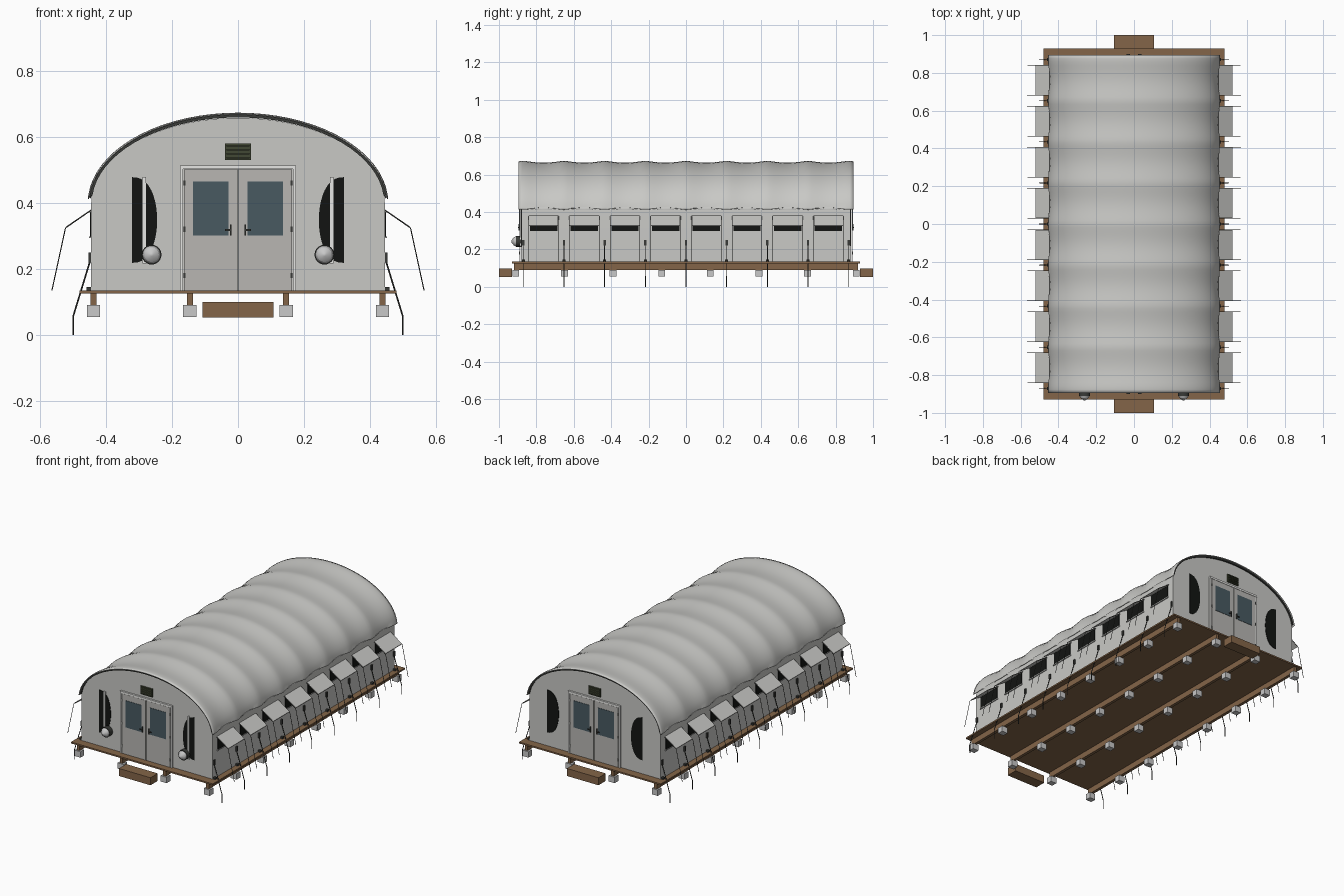
import bpy, bmesh, math
from mathutils import Vector, Matrix

if "Cube" in bpy.data.objects:
    bpy.data.objects.remove(bpy.data.objects["Cube"])


def material(name, rgb):
    m = bpy.data.materials.new(name)
    m.use_nodes = True
    m.diffuse_color = (*rgb, 1)
    bsdf = m.node_tree.nodes["Principled BSDF"]
    bsdf.inputs["Base Color"].default_value = (*rgb, 1)
    bsdf.inputs["Roughness"].default_value = 0.8
    return m


CANVAS = material("grey canvas", (0.58, 0.58, 0.56))
DOOR = material("door grey", (0.48, 0.47, 0.45))
WHITE = material("white trim", (0.8, 0.8, 0.78))
WOOD = material("brown wood", (0.23, 0.13, 0.065))
CONCRETE = material("pale concrete", (0.58, 0.58, 0.58))
GLASS = material("blue grey glass", (0.065, 0.1, 0.12))
BLACK = material("black mesh", (0.006, 0.007, 0.006))
ROPE = material("dark rope", (0.04, 0.042, 0.038))
OLIVE = material("olive vent", (0.055, 0.065, 0.035))

SIDES = (-1, 1)
BAY = 0.2175
RIBS = [BAY * (i - 4) for i in range(9)]
BAYS = [BAY * (i - 3.5) for i in range(8)]
WALL, END, FLOOR = 0.445, 0.88, 0.133


def finish(bm, name, mat, smooth=False):
    bmesh.ops.recalc_face_normals(bm, faces=bm.faces)
    mesh = bpy.data.meshes.new(name)
    bm.to_mesh(mesh)
    bm.free()
    mesh.materials.append(mat)
    ob = bpy.data.objects.new(name, mesh)
    bpy.context.collection.objects.link(ob)
    if smooth:
        bpy.ops.object.select_all(action='DESELECT')
        ob.select_set(True)
        bpy.context.view_layer.objects.active = ob
        bpy.ops.object.shade_smooth_by_angle(angle=math.radians(40))
    return ob


def box(bm, centre, size):
    bmesh.ops.create_cube(bm, size=1, matrix=Matrix.Translation(centre) @ Matrix.Diagonal((*size, 1)))


def rod(bm, a, b, r=0.002, r2=None, sides=6):
    a, b = Vector(a), Vector(b)
    rot = (b - a).to_track_quat('Z', 'Y').to_matrix().to_4x4()
    bmesh.ops.create_cone(bm, cap_ends=True, segments=sides, radius1=r, radius2=r if r2 is None else r2,
                          depth=(b - a).length, matrix=Matrix.Translation((a + b) / 2) @ rot)


def prism(bm, outline, y0, y1):
    """Extrude an (x, z) outline along y."""
    face = bm.faces.new([bm.verts.new((x, y0, z)) for x, z in outline])
    new = bmesh.ops.extrude_face_region(bm, geom=[face])["geom"]
    bmesh.ops.translate(bm, vec=(0, y1 - y0, 0), verts=[v for v in new if isinstance(v, bmesh.types.BMVert)])


def arch(rx, rz, base=0.4, n=36):
    return [(rx * math.cos(math.pi * i / n), base + rz * math.sin(math.pi * i / n)) for i in range(n + 1)]


# Timber platform, joists and end steps
bm = bmesh.new()
box(bm, (0, 0, 0.13), (0.96, 1.86, 0.009))
for x in (-0.438, -0.146, 0.146, 0.438):
    box(bm, (x, 0, 0.108), (0.018, 1.84, 0.036))
finish(bm, "platform", WOOD)
bm = bmesh.new()
for s in SIDES:
    box(bm, (0, s * 0.965, 0.076), (0.214, 0.07, 0.046))
finish(bm, "steps", WOOD)

# Foundation blocks
bm = bmesh.new()
for x in (-0.438, -0.146, 0.146, 0.438):
    for i in range(8):
        box(bm, (x, 0.26 * (i - 3.5), 0.072), (0.04, 0.036, 0.036))
finish(bm, "foundation_blocks", CONCRETE)

# Tent body with end walls
bm = bmesh.new()
prism(bm, [(WALL, FLOOR)] + arch(WALL, 0.258) + [(-WALL, FLOOR)], -END, END)
finish(bm, "tent_walls", CANVAS, True)

# Scalloped roof skin, sagging between ribs
bm = bmesh.new()
rows = []
steps = 96
for j in range(steps + 1):
    y = -0.895 + 1.79 * j / steps
    sag = abs(math.sin(math.pi * y / BAY)) ** 1.3
    ring = [(x * (1 - 0.012 * sag), z - 0.01 * sag) for x, z in arch(0.454, 0.272)]
    ring[0] = (ring[0][0], 0.412 + 0.012 * sag)
    ring[-1] = (ring[-1][0], 0.412 + 0.012 * sag)
    rows.append([bm.verts.new((x, y, z)) for x, z in ring])
for a, b in zip(rows, rows[1:]):
    for i in range(len(a) - 1):
        bm.faces.new((a[i], a[i + 1], b[i + 1], b[i]))
roof = finish(bm, "roof_cover", CANVAS, True)
solid = roof.modifiers.new("thickness", 'SOLIDIFY')
solid.thickness = 0.003
solid.offset = 0

# Dark edging where the roof meets each end wall
bm = bmesh.new()
for s in SIDES:
    outer, inner = arch(0.452, 0.269), arch(0.443, 0.259)
    for k in range(1, len(outer) - 2):
        quad = [outer[k], outer[k + 1], inner[k + 1], inner[k]]
        prism(bm, quad, s * (END - 0.004), s * (END + 0.008))
finish(bm, "roof_edging", ROPE)

# Side windows
bm = bmesh.new()
for s in SIDES:
    for y in BAYS:
        box(bm, (s * (WALL + 0.001), y, 0.335), (0.006, 0.146, 0.075))
finish(bm, "side_windows", BLACK)
bm = bmesh.new()
for s in SIDES:
    for y in BAYS:
        for z in (0.296, 0.374):
            box(bm, (s * (WALL + 0.002), y, z), (0.008, 0.156, 0.005))
finish(bm, "window_hems", CANVAS)

# Awnings
bm = bmesh.new()
for s in SIDES:
    for y in BAYS:
        prism(bm, [(s * 0.443, 0.378), (s * 0.443, 0.382), (s * 0.522, 0.328), (s * 0.522, 0.324)],
              y - 0.078, y + 0.078)
finish(bm, "awnings", CANVAS)

# Awning poles, guy ropes and stakes
bm = bmesh.new()
for s in SIDES:
    for y in BAYS:
        for e in SIDES:
            edge = y + e * 0.08
            rod(bm, (s * WALL, edge, 0.378), (s * 0.523, edge, 0.324), 0.0016)
            rod(bm, (s * 0.523, edge, 0.324), (s * 0.564, edge, 0.135), 0.0016)
finish(bm, "awning_poles", ROPE)
bm = bmesh.new()
for s in SIDES:
    for y in RIBS:
        rod(bm, (s * WALL, y, 0.235), (s * 0.5, y, 0.055), 0.0025)
        rod(bm, (s * 0.5, y, 0.057), (s * 0.5, y, 0), 0.0025)
        box(bm, (s * (WALL + 0.004), y, 0.235), (0.008, 0.012, 0.03))
        box(bm, (s * (WALL + 0.004), y, 0.139), (0.022, 0.016, 0.012))
finish(bm, "guy_ropes", ROPE)

# Both end walls: doors, glass, vent and half-moon openings
for s, label in ((-1, "front"), (1, "back")):
    y = s * END

    bm = bmesh.new()
    for e in SIDES:
        box(bm, (e * 0.171, y + s * 0.003, 0.322), (0.01, 0.012, 0.376))
    box(bm, (0, y + s * 0.004, 0.508), (0.352, 0.014, 0.012))
    finish(bm, label + "_door_frame", WHITE)

    bm = bmesh.new()
    for e in SIDES:
        box(bm, (e * 0.0825, y + s * 0.004, 0.318), (0.161, 0.012, 0.366))
    finish(bm, label + "_doors", DOOR)

    bm = bmesh.new()
    box(bm, (0, y + s * 0.004, 0.318), (0.004, 0.009, 0.366))
    for e in SIDES:
        box(bm, (e * 0.022, y + s * 0.012, 0.318), (0.006, 0.008, 0.034))
        box(bm, (e * 0.03, y + s * 0.016, 0.318), (0.018, 0.006, 0.005))
        for z in (0.18, 0.32, 0.46):
            box(bm, (e * 0.162, y + s * 0.009, z), (0.006, 0.006, 0.016))
    finish(bm, label + "_door_hardware", ROPE)

    bm = bmesh.new()
    for e in SIDES:
        box(bm, (e * 0.083, y + s * 0.009, 0.383), (0.108, 0.006, 0.164))
    finish(bm, label + "_door_glass", GLASS)

    bm = bmesh.new()
    box(bm, (0, y + s * 0.003, 0.555), (0.08, 0.01, 0.05))
    for i in range(4):
        box(bm, (0, y + s * 0.01, 0.537 + 0.012 * i), (0.07, 0.008, 0.005))
    finish(bm, label + "_vent", OLIVE)

    bm = bmesh.new()
    for e in SIDES:
        moon = [(e * (0.322 - 0.077 * abs(math.sin(t)) ** 0.8), 0.348 + 0.13 * math.cos(t))
                for t in [math.pi * i / 20 for i in range(21)]]
        prism(bm, moon, y - s * 0.002, y + s * 0.003)
    finish(bm, label + "_half_moon_openings", BLACK)

# Front flaps and round duct caps
bm = bmesh.new()
for e in SIDES:
    box(bm, (e * 0.284, -END - 0.004, 0.348), (0.011, 0.006, 0.262))
finish(bm, "opening_straps", WHITE)
bm = bmesh.new()
for e in SIDES:
    rod(bm, (e * 0.262, -END, 0.243), (e * 0.262, -END - 0.03, 0.243), 0.03, sides=24)
finish(bm, "duct_collars", ROPE, True)
bm = bmesh.new()
for e in SIDES:
    rod(bm, (e * 0.262, -END - 0.028, 0.243), (e * 0.262, -END - 0.04, 0.243), 0.028, 0.022, 24)
    rod(bm, (e * 0.262, -END - 0.04, 0.243), (e * 0.262, -END - 0.054, 0.243), 0.022, 0.005, 24)
finish(bm, "duct_caps", CONCRETE, True)
